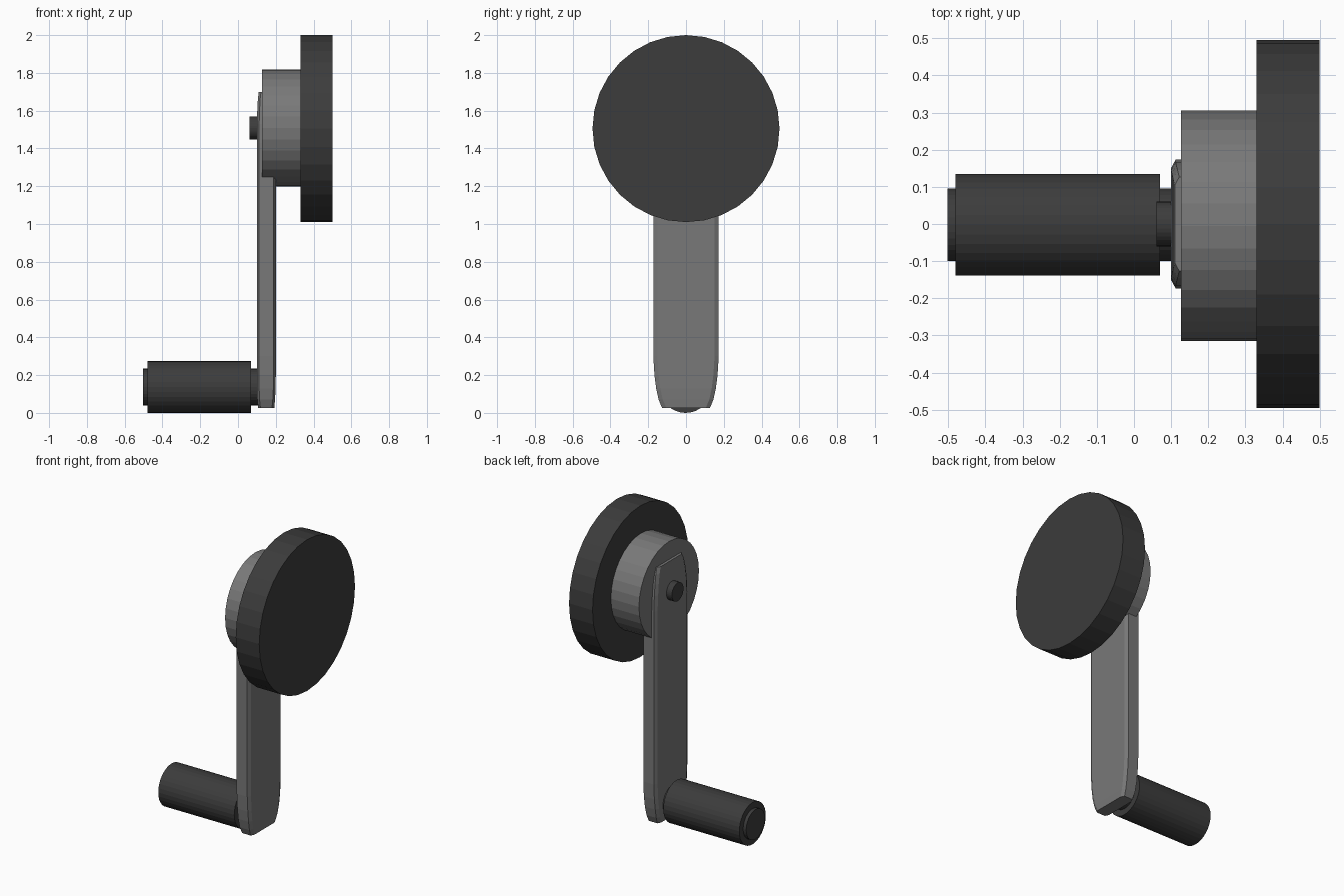
import bpy, bmesh
from math import pi

if "Cube" in bpy.data.objects:
    bpy.data.objects.remove(bpy.data.objects["Cube"])


def material(name, v):
    m = bpy.data.materials.new(name)
    m.diffuse_color = (v, v, v, 1)
    m.use_nodes = True
    m.node_tree.nodes["Principled BSDF"].inputs["Base Color"].default_value = m.diffuse_color
    return m


dark = material("dark_grey", 0.045)
metal = material("mid_grey", 0.19)


def rod(name, x0, x1, radius, z, y, mat):
    """Flat-shaded cylinder lying along x."""
    bpy.ops.mesh.primitive_cylinder_add(
        vertices=32, radius=radius, depth=x1 - x0,
        location=((x0 + x1) / 2, y, z), rotation=(0, pi / 2, 0))
    ob = bpy.context.object
    ob.name = name
    ob.data.materials.append(mat)
    return ob


def loft_arm(name, stations, mat):
    """Chamfered bar through (z, half width, x min, x max) stations."""
    bm = bmesh.new()
    rings = []
    for z, w, a, b in stations:
        c, d = 0.022, 0.012
        outline = [(a, -w + c), (a + d, -w), (b - d, -w), (b, -w + c),
                   (b, w - c), (b - d, w), (a + d, w), (a, w - c)]
        rings.append([bm.verts.new((x, y, z)) for x, y in outline])
    for lo, hi in zip(rings, rings[1:]):
        for i in range(8):
            j = (i + 1) % 8
            bm.faces.new((lo[i], lo[j], hi[j], hi[i]))
    bm.faces.new(rings[0][::-1])
    bm.faces.new(rings[-1])
    bmesh.ops.recalc_face_normals(bm, faces=bm.faces)
    me = bpy.data.meshes.new(name)
    bm.to_mesh(me)
    bm.free()
    me.materials.append(mat)
    ob = bpy.data.objects.new(name, me)
    bpy.context.collection.objects.link(ob)
    return ob


# wheel, hub and pivot pin
rod("wheel", 0.33, 0.5, 0.495, 1.505, 0, dark)
rod("hub", 0.127, 0.33, 0.31, 1.508, -0.005, metal)
rod("pivot_pin", 0.06, 0.14, 0.06, 1.508, 0, dark)

# crank arm, narrowing at both ends
loft_arm("crank_arm", [
    (0.027, 0.127, 0.107, 0.192),
    (0.07, 0.145, 0.102, 0.196),
    (0.13, 0.158, 0.1, 0.199),
    (0.20, 0.167, 0.1, 0.2),
    (0.30, 0.173, 0.1, 0.2),
    (1.43, 0.173, 0.1, 0.2),
    (1.53, 0.167, 0.1, 0.2),
    (1.60, 0.158, 0.102, 0.199),
    (1.66, 0.145, 0.105, 0.196),
    (1.70, 0.127, 0.11, 0.192),
], metal)

# handle grip on its spindle
rod("grip", -0.48, 0.07, 0.137, 0.137, -0.002, dark)
rod("spindle", -0.502, 0.12, 0.097, 0.137, -0.002, dark)
